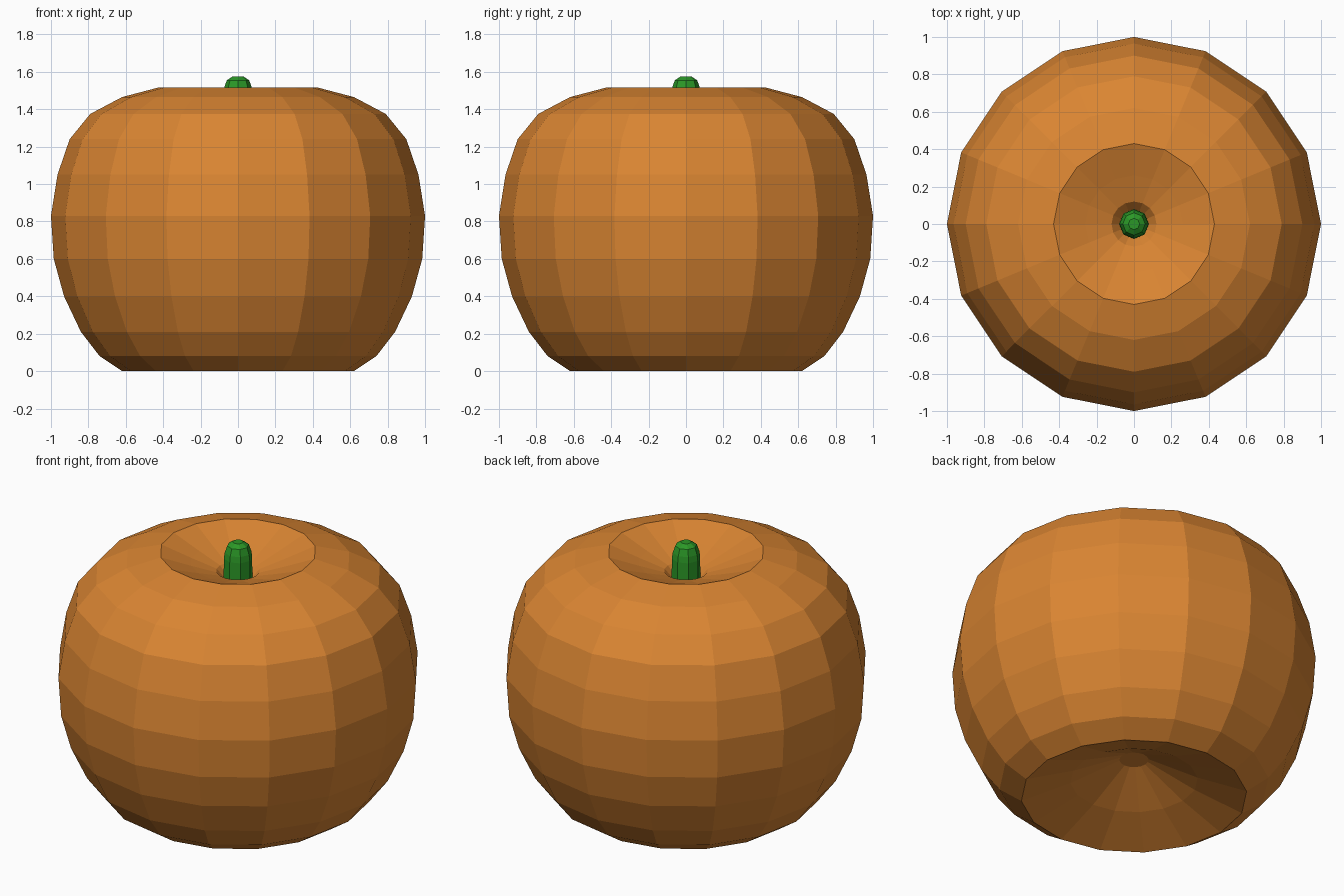
import bpy, bmesh, math

if "Cube" in bpy.data.objects:
    bpy.data.objects.remove(bpy.data.objects["Cube"])


def material(name, rgb):
    m = bpy.data.materials.new(name)
    m.diffuse_color = (*rgb, 1.0)
    m.use_nodes = True
    m.node_tree.nodes["Principled BSDF"].inputs["Base Color"].default_value = m.diffuse_color
    return m


def lathe(name, profile, sides, mat):
    """Spin a (radius, height) profile around z; both ends are capped."""
    bm = bmesh.new()
    rings = []
    for r, z in profile:
        rings.append([bm.verts.new((r * math.cos(2 * math.pi * i / sides),
                                    r * math.sin(2 * math.pi * i / sides), z))
                      for i in range(sides)])
    for a, b in zip(rings, rings[1:]):
        for i in range(sides):
            j = (i + 1) % sides
            bm.faces.new((a[i], a[j], b[j], b[i]))
    bm.faces.new(list(reversed(rings[0])))
    bm.faces.new(rings[-1])
    bmesh.ops.recalc_face_normals(bm, faces=bm.faces)
    mesh = bpy.data.meshes.new(name)
    bm.to_mesh(mesh)
    bm.free()
    mesh.materials.append(mat)
    obj = bpy.data.objects.new(name, mesh)
    bpy.context.collection.objects.link(obj)
    return obj


orange = material("pumpkin orange", (0.70, 0.235, 0.032))
green = material("stem green", (0.024, 0.31, 0.02))

# Body: faceted, with a hollow underside and a dimple around the stem
lathe("pumpkin_body", [
    (0.08, 0.23), (0.35, 0.10), (0.62, 0.0), (0.74, 0.08), (0.84, 0.21),
    (0.93, 0.40), (0.985, 0.60), (1.0, 0.83), (0.965, 1.05), (0.90, 1.24),
    (0.79, 1.375), (0.62, 1.465), (0.43, 1.515), (0.26, 1.45),
    (0.12, 1.40), (0.06, 1.33)], 16, orange)

# Stem: short octagonal stub with a rounded tip
lathe("stem", [(0.08, 1.32), (0.079, 1.48), (0.074, 1.515),
               (0.06, 1.555), (0.03, 1.575)], 8, green)
